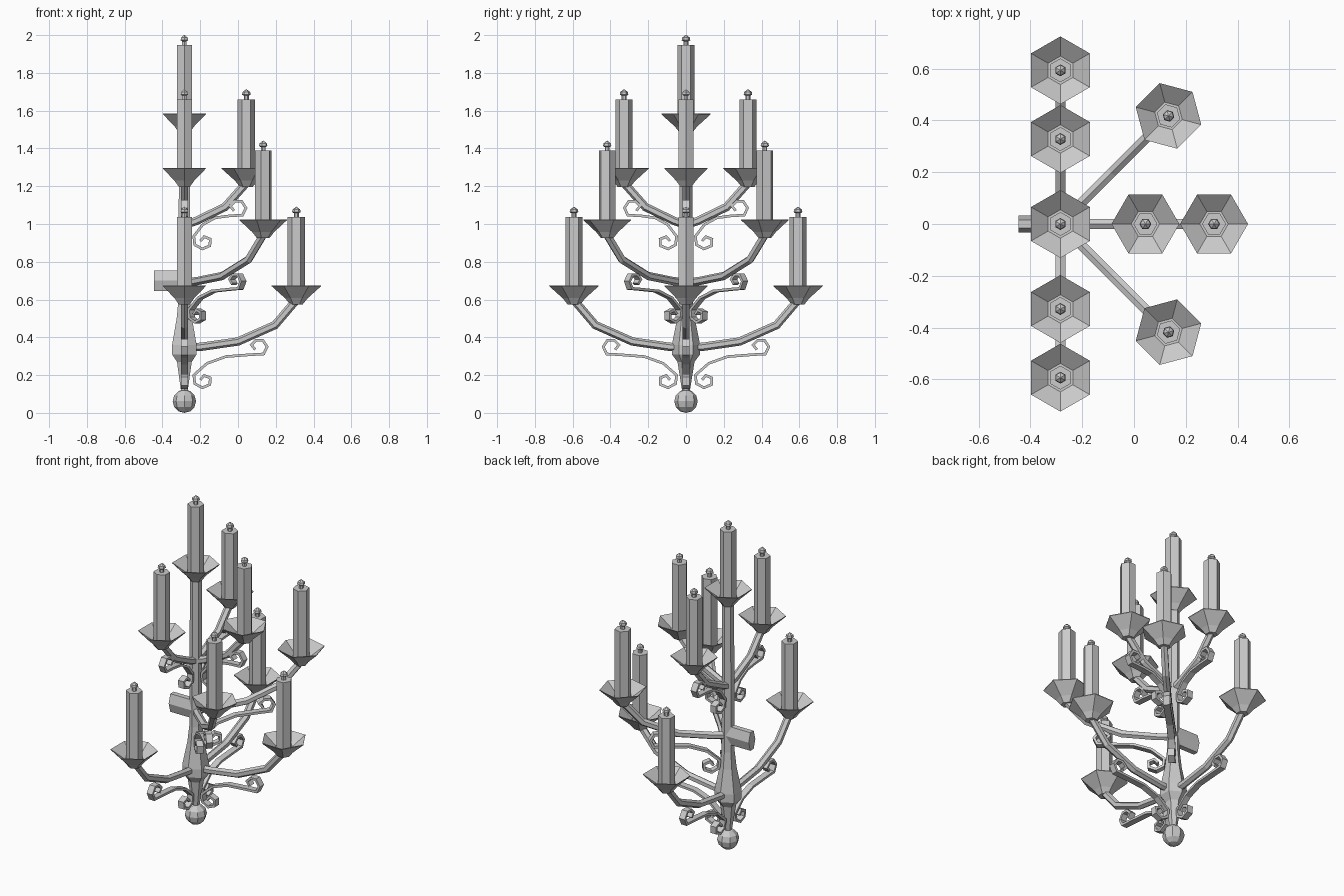
import bpy, bmesh, math
from math import cos, sin, pi
from mathutils import Vector, Matrix

cube = bpy.data.objects.get("Cube")
if cube:
    bpy.data.objects.remove(cube)

grey = bpy.data.materials.new("plain_grey")
grey.use_nodes = True
grey.diffuse_color = (0.6, 0.6, 0.6, 1)
grey.node_tree.nodes["Principled BSDF"].inputs["Base Color"].default_value = (0.6, 0.6, 0.6, 1)

STEM_X = -0.284


def skin(name, rings, matrix):
    """Join successive rings of points with quads and cap both ends."""
    bm = bmesh.new()
    rows = [[bm.verts.new(p) for p in ring] for ring in rings]
    n = len(rows[0])
    for a, b in zip(rows, rows[1:]):
        for i in range(n):
            j = (i + 1) % n
            bm.faces.new((a[i], a[j], b[j], b[i]))
    bm.faces.new(rows[0][::-1])
    bm.faces.new(rows[-1])
    bmesh.ops.remove_doubles(bm, verts=bm.verts, dist=0.0001)
    bmesh.ops.recalc_face_normals(bm, faces=bm.faces)
    mesh = bpy.data.meshes.new(name)
    bm.to_mesh(mesh)
    bm.free()
    mesh.materials.append(grey)
    obj = bpy.data.objects.new(name, mesh)
    obj.matrix_world = matrix
    bpy.context.collection.objects.link(obj)
    return obj


def lathe(name, profile, matrix, sides=6):
    """Turn a (radius, height) profile around z."""
    turns = [2 * pi * i / sides for i in range(sides)]
    return skin(name, [[(r * cos(t), r * sin(t), z) for t in turns]
                       for r, z in profile], matrix)


def sweep(name, path, section, matrix):
    """Carry a (normal, sideways) section along a path in the xz plane."""
    pts = [Vector(p) for p in path]
    rings = []
    for i, p in enumerate(pts):
        into = (p - pts[max(i - 1, 0)]).normalized()
        out = (pts[min(i + 1, len(pts) - 1)] - p).normalized()
        d = (into + out).normalized()
        normal = Vector((-d.y, d.x))
        miter = 1 / max(0.6, normal.dot(Vector((-out.y, out.x))) if out.length else 1)
        rings.append([(p.x + normal.x * u * miter, v, p.y + normal.y * u * miter)
                      for u, v in section])
    return skin(name, rings, matrix)


def placed(angle, r, z):
    """Frame at distance r from the stem, with x pointing outwards."""
    return (Matrix.Translation((STEM_X, 0, z)) @ Matrix.Rotation(angle, 4, 'Z')
            @ Matrix.Translation((r, 0, 0)))


PAN = [(0.0, -0.055), (0.055, -0.055), (0.131, 0), (0.131, -0.004),
       (0.06, -0.068), (0.034, -0.1), (0.0, -0.1)]
CANDLE = [(0.046, -0.055), (0.046, 0.363)]
WICK = [(0.013, 0.36), (0.013, 0.382), (0.023, 0.388), (0.02, 0.402), (0.0, 0.417)]
ROD = [(0.022 * cos(pi * i / 3), 0.022 * sin(pi * i / 3)) for i in range(6)]
RIBBON = [(-0.007, -0.019), (0.007, -0.019), (0.007, 0.019), (-0.007, 0.019)]
LONG_ARM = [(0, 0.345), (0.09, 0.35), (0.284, 0.378), (0.48, 0.465), (0.595, 0.6)]
SHORT_ARM = [(0, 0.995), (0.06, 1.015), (0.215, 1.09), (0.335, 1.225)]
OUTER_CURL = [(0.375, 0.335), (0.355, 0.36), (0.38, 0.385), (0.415, 0.385),
              (0.438, 0.35), (0.42, 0.312), (0.35, 0.308)]
INNER_CURL = [(0.05, 0.2), (0.055, 0.155), (0.095, 0.133), (0.135, 0.15),
              (0.137, 0.185), (0.105, 0.198), (0.085, 0.175)]


def candle_set(label, angle, r, z):
    frame = placed(angle, r, z)
    lathe(label + "_drip_pan", PAN, frame)
    lathe(label + "_candle", CANDLE, frame)
    lathe(label + "_wick", WICK, frame)


def branch(label, angle, arm, lift, reach, pan_z, shorten=0, scroll_lift=0):
    """One arm with its scroll, pan and candle."""
    frame = placed(angle, 0, 0)
    sweep(label + "_arm", [(r, z + lift) for r, z in arm], ROD, frame)
    middle = [(0.22 - shorten * 0.5, 0.298), (0.12 - shorten * 0.2, 0.262)]
    scroll = [(r - shorten, z) for r, z in OUTER_CURL] + middle + INNER_CURL
    sweep(label + "_scroll", [(r, z + scroll_lift) for r, z in scroll], RIBBON, frame)
    candle_set(label, angle, reach, pan_z)


# Central stem, ball foot and top candle
lathe("stem", [(0.018, 0.1), (0.045, 0.27), (0.075, 0.31), (0.075, 0.36),
               (0.047, 0.5), (0.036, 0.6), (0.033, 1.52)], placed(pi / 2, 0, 0))
lathe("ball_foot", [(0.062 * sin(pi * i / 6), 0.062 - 0.062 * cos(pi * i / 6))
                    for i in range(7)], placed(0, 0, 0), 8)
candle_set("top", pi / 2, 0, 1.585)

# Lower and upper tiers: front, and both sides
for side, angle in (("outer", 0), ("back", pi / 2), ("front", -pi / 2)):
    branch("lower_" + side, angle, LONG_ARM, 0, 0.593, 0.675)
    branch("upper_" + side, angle, SHORT_ARM, 0, 0.328, 1.297, 0.112, 0.735)

# Middle tier on the diagonals
for side, angle in (("back", pi / 4), ("front", -pi / 4)):
    branch("middle_" + side, angle, LONG_ARM, 0.347, 0.59, 1.025, 0, 0.347)

# Flattened six-sided wall mount
mount = [(0.032 * cos(pi * i / 3), 0.0635 * sin(pi * i / 3)) for i in range(6)]
skin("wall_mount", [[(x, y, 0.7 + z) for y, z in mount] for x in (-0.445, STEM_X)],
     Matrix.Identity(4))
